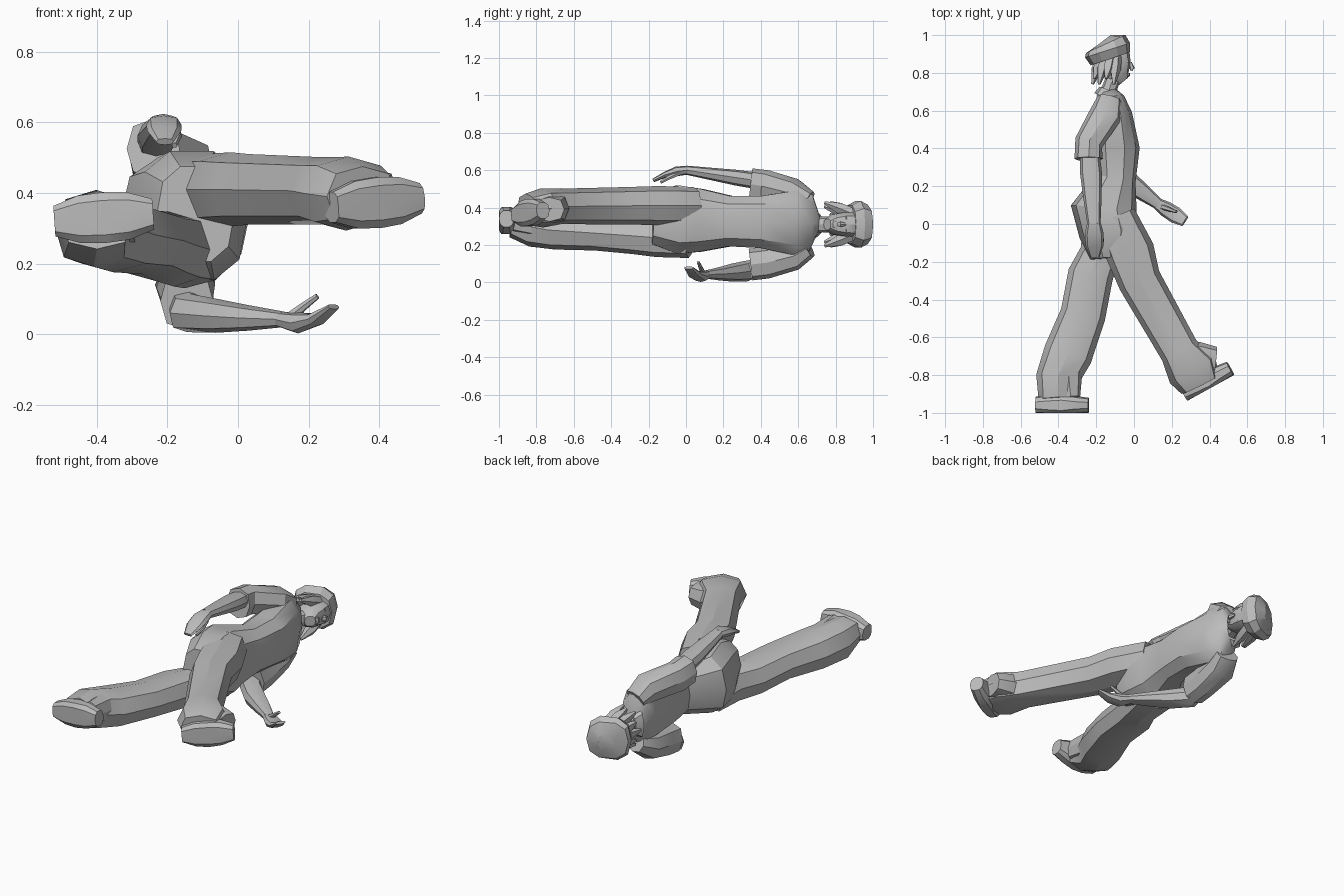
import bpy
import bmesh
from math import cos, sin, pi, radians, copysign
from mathutils import Vector

cube = bpy.data.objects.get("Cube")
if cube:
    bpy.data.objects.remove(cube)

grey = bpy.data.materials.new("plain_grey")
grey.use_nodes = True
grey.diffuse_color = (.5, .5, .5, 1)
grey.node_tree.nodes["Principled BSDF"].inputs["Base Color"].default_value = grey.diffuse_color
parts = []
SIDEWAYS = Vector((0, 0, 1))
MIDDLE = .31  # height of the body's plane of symmetry


def sample(values, fraction):
    """Read a short list of values as an even, straight-line profile."""
    last = len(values) - 1
    low = max(min(int(fraction * last), last - 1), 0)
    high = min(low + 1, last)
    return values[low] + (values[high] - values[low]) * (fraction * last - low)


def fuller(value):
    """Push an oval slightly towards a rounded box."""
    return copysign(abs(value) ** .8, value)


def loft(name, path, depth, width, height=(MIDDLE,), sides=8, sole=None):
    """Skin rounded rings along an (x, y) path; the profiles spread evenly over it."""
    path = [Vector((x, y, 0)) for x, y in path]
    count = max(len(path), len(depth), len(width), len(height))
    steps = [i / (count - 1) for i in range(count)]
    centres = [sample(path, f) + SIDEWAYS * sample(height, f) for f in steps]
    bm = bmesh.new()
    rings = []
    for i, f in enumerate(steps):
        along = (centres[min(i + 1, count - 1)] - centres[max(i - 1, 0)]).normalized()
        front = SIDEWAYS.cross(along).normalized()
        side = along.cross(front)
        ring = []
        for k in range(sides):
            angle = 2 * pi * k / sides
            reach = sample(depth, f) * fuller(cos(angle))
            if sole is not None:
                reach = max(reach, -sole)
            offset = front * reach + side * sample(width, f) * fuller(sin(angle))
            ring.append(bm.verts.new(centres[i] + offset))
        rings.append(ring)
    for near, far in zip(rings, rings[1:]):
        for k in range(sides):
            j = (k + 1) % sides
            bm.faces.new((near[k], near[j], far[j], far[k]))
    bm.faces.new(rings[0])
    bm.faces.new(rings[-1])
    bmesh.ops.recalc_face_normals(bm, faces=bm.faces)
    mesh = bpy.data.meshes.new(name)
    bm.to_mesh(mesh)
    bm.free()
    mesh.materials.append(grey)
    obj = bpy.data.objects.new(name, mesh)
    bpy.context.collection.objects.link(obj)
    parts.append(obj)


# Torso from neck to hips, with neck and collar
loft("torso",
     path=[(-.14, .7), (-.13, .66), (-.11, .58), (-.1, .4), (-.1, .24), (-.16, .08), (-.13, -.05), (-.12, -.18)],
     depth=(.05, .08, .1, .13, .11, .175, .16, .11),
     width=(.06, .16, .18, .145, .14, .175, .19, .14),
     height=(MIDDLE, .34), sides=10)
loft("neck", path=[(-.15, .66), (-.1, .8)], depth=(.05, .04, .04), width=(.055, .042, .045))
loft("collar", path=[(-.15, .67), (-.135, .71)], depth=(.065, .05), width=(.09, .06))

# Trouser legs in mid stride, with folds above the shoes
loft("right_trouser_leg",
     path=[(-.1, .04), (-.02, -.15), (.03, -.3), (.24, -.67), (.31, -.77), (.35, -.85)],
     depth=(.11, .13, .115, .105, .14, .11),
     width=(.1, .105, .1, .095, .105, .085), height=(.41, .41, .39))
loft("left_trouser_leg",
     path=[(-.15, .02), (-.18, -.15), (-.23, -.27), (-.27, -.48), (-.35, -.69), (-.405, -.82), (-.4, -.93)],
     depth=(.12, .105, .12, .12, .13, .115, .105),
     width=(.1, .105, .1, .095, .105, .11, .08), height=(.23, .25, .28, .32))
loft("right_hem_fold", path=[(.3, -.73), (.35, -.72), (.43, -.73)],
     depth=(.11, .08), width=(.09, .065), height=(.4, .39))
loft("left_hem_fold", path=[(-.35, -.76), (-.335, -.92)],
     depth=(.08, .05), width=(.08, .065), height=(.31, .33))

# Shoes share one profile from heel to toe
for side, heel, toe, height in (
        ("right", (.265, -.9), (.51, -.765), (.36, .385)),
        ("left", (-.52, -.96), (-.24, -.96), (.32, .34))):
    loft(side + "_shoe", path=[heel, toe], depth=(.045, .06, .07, .05, .04),
         width=(.045, .07, .075, .07, .045), height=height, sides=10, sole=.04)

# Short sleeves mirrored across the body, with the right arm swung back
for side, sign, elbow in (("right", 1, -.24), ("left", -1, -.145)):
    loft(side + "_sleeve",
         path=[(-.13, .66), (-.15, .58), (elbow, .43), (elbow, .345)],
         depth=(.065, .085, .075, .075), width=(.05, .075, .085, .085),
         height=[MIDDLE + sign * reach for reach in (.13, .17, .205, .215)])

# Forearms and hands
loft("right_forearm", path=[(-.235, .4), (-.212, 0)],
     depth=(.05, .058, .048, .035), width=(.045, .042, .033, .024), height=(.54, .6))
loft("right_hand", path=[(-.212, .01), (-.207, -.175)],
     depth=(.035, .05, .048, .025), width=(.024, .026, .016, .01), height=(.6, .59, .545))
loft("right_thumb", path=[(-.18, -.04), (-.17, -.09), (-.18, -.135)],
     depth=(.015, .008), width=(.015, .008), height=(.585, .535), sides=6)
loft("left_forearm", path=[(-.145, .41), (-.14, .32), (-.06, .245), (.03, .18), (.13, .105)],
     depth=(.05, .06, .06, .048, .03), width=(.045, .055, .048, .036, .022),
     height=(.085, .06, .052, .046, .042))
loft("left_hand", path=[(.12, .11), (.27, .015)],
     depth=(.03, .042, .044, .03), width=(.022, .03, .018, .008),
     height=(.042, .032, .042, .078))
loft("left_thumb", path=[(.15, .09), (.225, .065)],
     depth=(.015, .008), width=(.015, .008), height=(.05, .08, .108), sides=6)

# Head and face
loft("head", path=[(-.055, .755), (-.08, .785), (-.095, .83), (-.105, .88), (-.115, .93)],
     depth=(.03, .06, .08, .085, .075), width=(.03, .055, .065, .07, .065), sides=10)
loft("nose", path=[(-.02, .857), (-.01, .825), (-.015, .812)],
     depth=(.008, .014, .006), width=(.007, .016, .012), sides=6)
loft("lips", path=[(-.03, .8), (-.035, .778)],
     depth=(.008, .012, .006), width=(.018, .022, .014), sides=6)
for side, sign in (("right", 1), ("left", -1)):
    loft(side + "_brow", path=[(-.035, .867), (-.037, .85)], depth=(.008, .012, .006),
         width=(.016, .018, .014), height=(MIDDLE + sign * .03,), sides=6)

# Hair locks fanned around the sides and back
LOCKS = 9
for i in range(LOCKS):
    angle = radians(75 + 210 * i / (LOCKS - 1))
    back, out = cos(angle), sin(angle)
    tip = .74 + .03 * (i % 2)
    loft(f"hair_lock_{i + 1}",
         path=[(-.11 + .06 * back, .89), (-.12 + .08 * back, .82), (-.13 + .09 * back, tip)],
         depth=(.03, .03, .008), width=(.03, .03, .008),
         height=[MIDDLE + out * spread for spread in (.06, .09, .12)], sides=5)

# Tilted cap, widest just above its lower edge
loft("cap", path=[(-.125, .875), (-.14, .92), (-.15, .953), (-.163, .97)],
     depth=(.11, .125, .115, .05), width=(.105, .13, .11, .05), sides=10)

# Smooth gentle bends, keep folds crisp
bpy.ops.object.select_all(action='DESELECT')
for part in parts:
    part.select_set(True)
bpy.context.view_layer.objects.active = parts[0]
bpy.ops.object.shade_smooth_by_angle(angle=radians(30))
